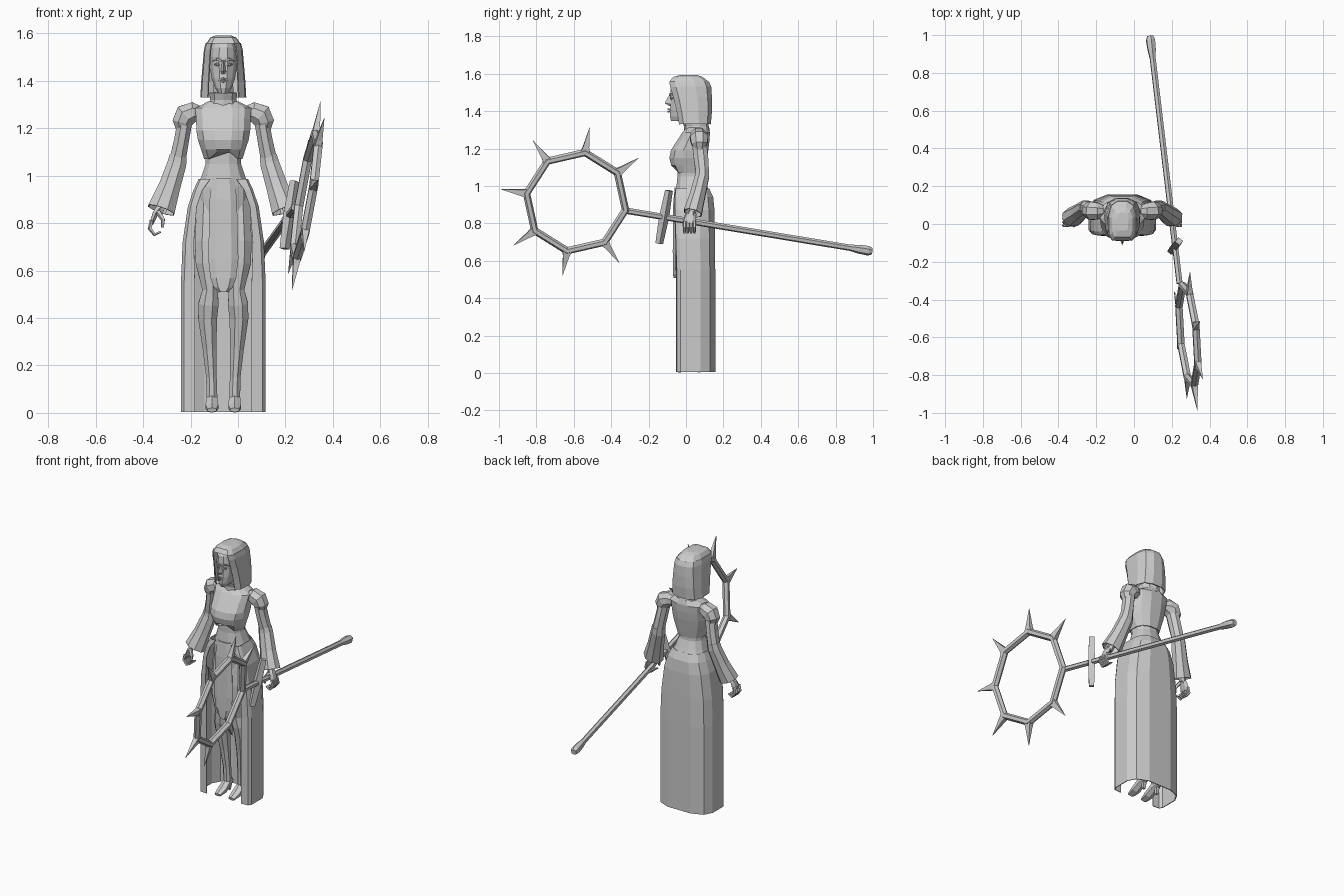
import bpy, bmesh
from math import sin, cos, pi, tau, copysign
from mathutils import Vector

cube = bpy.data.objects.get("Cube")
if cube:
    bpy.data.objects.remove(cube)

grey = bpy.data.materials.new("plain_grey")
grey.use_nodes = True
grey.diffuse_color = (0.6, 0.6, 0.6, 1)
grey.node_tree.nodes["Principled BSDF"].inputs["Base Color"].default_value = (0.6, 0.6, 0.6, 1)

BODY = Vector((-0.062, 0, 0))
WORLD = Vector((0, 0, 0))


def loft(name, rings, origin=BODY, closed=True, caps=True, loop=False, thick=0):
    """Skin a list of equal-length point rings."""
    bm = bmesh.new()
    vs = [[bm.verts.new(Vector(p) + origin) for p in r] for r in rings]
    n = len(vs[0])
    pairs = list(zip(vs, vs[1:])) + ([(vs[-1], vs[0])] if loop else [])
    for a, b in pairs:
        for i in range(n if closed else n - 1):
            j = (i + 1) % n
            bm.faces.new((a[i], a[j], b[j], b[i]))
    if caps and closed and not loop:
        bm.faces.new(vs[0])
        bm.faces.new(vs[-1])
    bmesh.ops.recalc_face_normals(bm, faces=bm.faces)
    me = bpy.data.meshes.new(name)
    bm.to_mesh(me)
    bm.free()
    me.materials.append(grey)
    ob = bpy.data.objects.new(name, me)
    bpy.context.collection.objects.link(ob)
    if thick:
        mod = ob.modifiers.new("thickness", 'SOLIDIFY')
        mod.thickness = thick
        mod.offset = 0
    return ob


def oval(z, hw, front, back, n=12, p=0.85):
    """Level cross-section, slightly squared."""
    mid, half = (front + back) / 2, (back - front) / 2
    pts = []
    for i in range(n):
        c, s = cos(tau * (i + .5) / n), sin(tau * (i + .5) / n)
        pts.append((hw * copysign(abs(c) ** p, c), mid + half * copysign(abs(s) ** p, s), z))
    return pts


def wrap(profile, z, hw, front, back, gap=1):
    """Level cross-section open at the front, from half a profile."""
    mid, half = (front + back) / 2, (back - front) / 2
    pts = [(x * hw * (gap if i == 0 else 1), mid + y * half, z) for i, (x, y) in enumerate(profile)]
    return pts + [(-x, y, z) for x, y, z in reversed(pts)]


def tube(name, path, radii, n=6, ref=(0, 1, 0), origin=BODY, caps=True, thick=0):
    """Sweep an ellipse along a path with a radius, or pair of radii, per point."""
    path = [Vector(p) for p in path]
    rings = []
    for i, p in enumerate(path):
        t = (path[min(i + 1, len(path) - 1)] - path[max(i - 1, 0)]).normalized()
        u = t.cross(Vector(ref)).normalized()
        v = t.cross(u)
        r = radii[i]
        a, b = r if isinstance(r, tuple) else (r, r)
        rings.append([p + u * a * cos(tau * (k + .5) / n) + v * b * sin(tau * (k + .5) / n) for k in range(n)])
    return loft(name, rings, origin, caps=caps, thick=thick)


# Waist and hips
loft("waist", [oval(*r) for r in (
    (.80, .1, -.035, .11), (.90, .112, -.05, .13), (.955, .112, -.056, .135),
    (1.0, .094, -.053, .115), (1.05, .077, -.048, .095), (1.12, .078, -.05, .09))])

# Bodice with an arched lower edge
bodice = [oval(*r) for r in (
    (1.07, .083, -.06, .1), (1.11, .096, -.082, .108), (1.15, .11, -.092, .115),
    (1.19, .117, -.084, .122), (1.24, .118, -.052, .128), (1.285, .122, -.022, .13),
    (1.312, .068, .0, .122))]
bodice[0] = [(x, y, z + (.03 if abs(x) < .04 and y < 0 else 0)) for x, y, z in bodice[0]]
loft("bodice", bodice)

# Neck and folded collar
loft("neck", [oval(1.28, .055, .0, .115, 8), oval(1.4, .042, -.02, .08, 8)])
loft("collar", [oval(1.295, .064, -.008, .125, 10), oval(1.32, .055, -.008, .118, 10),
                oval(1.35, .058, -.02, .115, 10)], caps=False, thick=.006)

# Head and face
loft("head", [oval(*r, 12, .9) for r in (
    (1.347, .02, -.08, .0), (1.37, .036, -.088, .05), (1.41, .051, -.088, .09),
    (1.455, .058, -.084, .1), (1.5, .06, -.086, .1), (1.54, .056, -.082, .1), (1.57, .04, -.06, .08))])
loft("nose", [[(-.006, -.08, 1.485), (.006, -.08, 1.485), (0, -.09, 1.485)],
              [(-.012, -.08, 1.437), (.012, -.08, 1.437), (0, -.114, 1.443)],
              [(-.009, -.08, 1.428), (.009, -.08, 1.428), (0, -.09, 1.428)]])
tube("upper_lip", [(-.02, -.082, 1.404), (0, -.095, 1.41), (.02, -.082, 1.404)], (.002, .006, .002), 4, (0, 0, 1))
tube("lower_lip", [(-.017, -.082, 1.402), (0, -.094, 1.396), (.017, -.082, 1.402)], (.002, .006, .002), 4, (0, 0, 1))
for s, side in ((1, "left"), (-1, "right")):
    tube(side + "_brow", [(s * .008, -.086, 1.484), (s * .026, -.084, 1.492), (s * .046, -.065, 1.484)],
         (.005, .006, .003), 4, (0, 0, 1))
    tube(side + "_eye", [(s * .012, -.08, 1.468), (s * .025, -.08, 1.469), (s * .039, -.069, 1.47)],
         (.002, .007, .002), 6, (0, 0, 1))

# Hood: open around the face, closed over the crown
HOOD = [(.68, -1), (.95, -.72), (1, .25), (.8, .78), (.33, 1)]
hood = [wrap(HOOD, *r) for r in (
    (1.33, .094, -.035, .13), (1.40, .09, -.048, .136), (1.47, .084, -.065, .136),
    (1.53, .079, -.083, .132), (1.558, .072, -.088, .12))]
loft("hood", hood, closed=False, thick=.006)
loft("hood_crown", [hood[-1], wrap(HOOD, 1.582, .055, -.07, .09), wrap(HOOD, 1.592, .032, -.035, .06)])

# Long skirt, open at the front
SKIRT = [(.68, -1), (.93, -.97), (1, -.8), (1, .25), (.85, .72), (.45, 1)]
loft("skirt", [wrap(SKIRT, *r) for r in (
    (.004, .176, -.05, .154), (.55, .176, -.05, .154), (.72, .169, -.055, .152, 1.08),
    (.87, .147, -.06, .15, 1.12), (.94, .123, -.06, .143, 1.05), (.985, .102, -.054, .122, .8))],
    closed=False, thick=.005)

# Front apron panel with a rounded end
loft("apron", [[(-w, y + .014, z), (-w * .55, y, z), (w * .55, y, z), (w, y + .014, z)] for z, w, y in (
    (.99, .045, -.058), (.9, .056, -.066), (.65, .062, -.068), (.57, .053, -.067), (.53, .038, -.066),
    (.51, .018, -.065))], closed=False, thick=.006)

for s, side in ((1, "left"), (-1, "right")):
    # Leg and heeled shoe
    tube(side + "_leg", [(s * x, y, z) for x, y, z in (
        (.06, .03, .92), (.068, .015, .72), (.068, .01, .63), (.056, .005, .52), (.062, .012, .46),
        (.066, .03, .4), (.058, .045, .27), (.05, .052, .15), (.048, .055, .06))],
        (.055, (.056, .062), (.052, .056), (.035, .04), (.046, .042), (.043, .046), (.031, .034), .024, .025), 8)
    tube(side + "_shoe", [(s * .048, y, z) for y, z in ((.085, .065), (.05, .055), (0, .025), (-.046, .012))],
         ((.02, .022), (.027, .026), (.031, .02), (.022, .01)), 6, (0, 0, 1))
    tube(side + "_heel", [(s * .048, .072, .06), (s * .048, .07, .002)], (.018, .01), 4)

    # Puffed shoulder, sleeve and bell cuff
    tube(side + "_shoulder_puff", [(s * x, y, z) for x, y, z in (
        (.095, .068, 1.265), (.125, .068, 1.268), (.158, .07, 1.255), (.172, .072, 1.225), (.172, .073, 1.195))],
        (.03, .046, .052, .046, .03), 8)
    tube(side + "_upper_sleeve", [(s * .16, .07, 1.24), (s * .176, .08, 1.15), (s * .192, .088, 1.07)],
         ((.034, .042), (.034, .042), (.037, .038)), 8)
    tube(side + "_bell_cuff", [(s * .19, .088, 1.085), (s * .196, .086, 1.05), (s * .228, .062, .95),
                               (s * .262, .036, .855)],
         (.036, (.041, .038), (.047, .042), (.06, .05)), 8, caps=False, thick=.005)
    tube(side + "_forearm", [(s * .2, .083, 1.04), (s * .272, .03, .845)], (.028, .019), 6)

    # Gripping hand
    tube(side + "_palm", [(s * .272, .03, .86), (s * .286, .025, .84), (s * .302, .018, .8)],
         (.017, (.014, .028), (.01, .034)), 6)
    for i, name in enumerate(("index", "middle", "ring", "little")):
        y = -.008 + i * .0175
        tube(f"{side}_{name}_finger", [(s * x, y, z) for x, z in (
            (.301, .812), (.31, .778), (.29, .752), (.264, .764))], (.009, .009, .008, .005), 5)
    tube(side + "_thumb", [(s * .275, .008, .848), (s * .254, -.008, .815), (s * .256, -.012, .782)],
         (.012, .01, .006), 5)

# Staff with a thick butt
butt, joint = Vector((.085, .995, .65)), Vector((.24, -.305, .865))
d = (joint - butt).normalized()
up = Vector((.117, .148, .78))
up = (up - d * up.dot(d)).normalized()
side_axis = d.cross(up)
tube("staff", [butt, joint + d * .01], (.017, .017), 6, up, WORLD)
tube("staff_butt", [butt + d * k for k in (0, .02, .07, .12)], (.018, .026, .024, .017), 6, up, WORLD)

# Upright crossguard
guard = butt + d * 1.135
tube("crossguard", [guard - up * .146, guard, guard + up * .146], (.021, .027, .021), 4, d + side_axis, WORLD)

# Eight-sided ring with spikes at its corners
center = Vector((.288, -.588, .916))
dirs = [-d * cos(tau * k / 8) + up * sin(tau * k / 8) for k in range(8)]
loft("ring", [[center + r * (.27 + .021 * cos(tau * m / 6)) + side_axis * .021 * sin(tau * m / 6)
               for m in range(6)] for r in dirs], WORLD, loop=True)
for k, r in enumerate(dirs[1:], 1):
    tube(f"ring_spike_{k}", [center + r * .265, center + r * .3, center + r * .408],
         ((.036, .022), (.023, .018), .001), 4, side_axis, WORLD)
